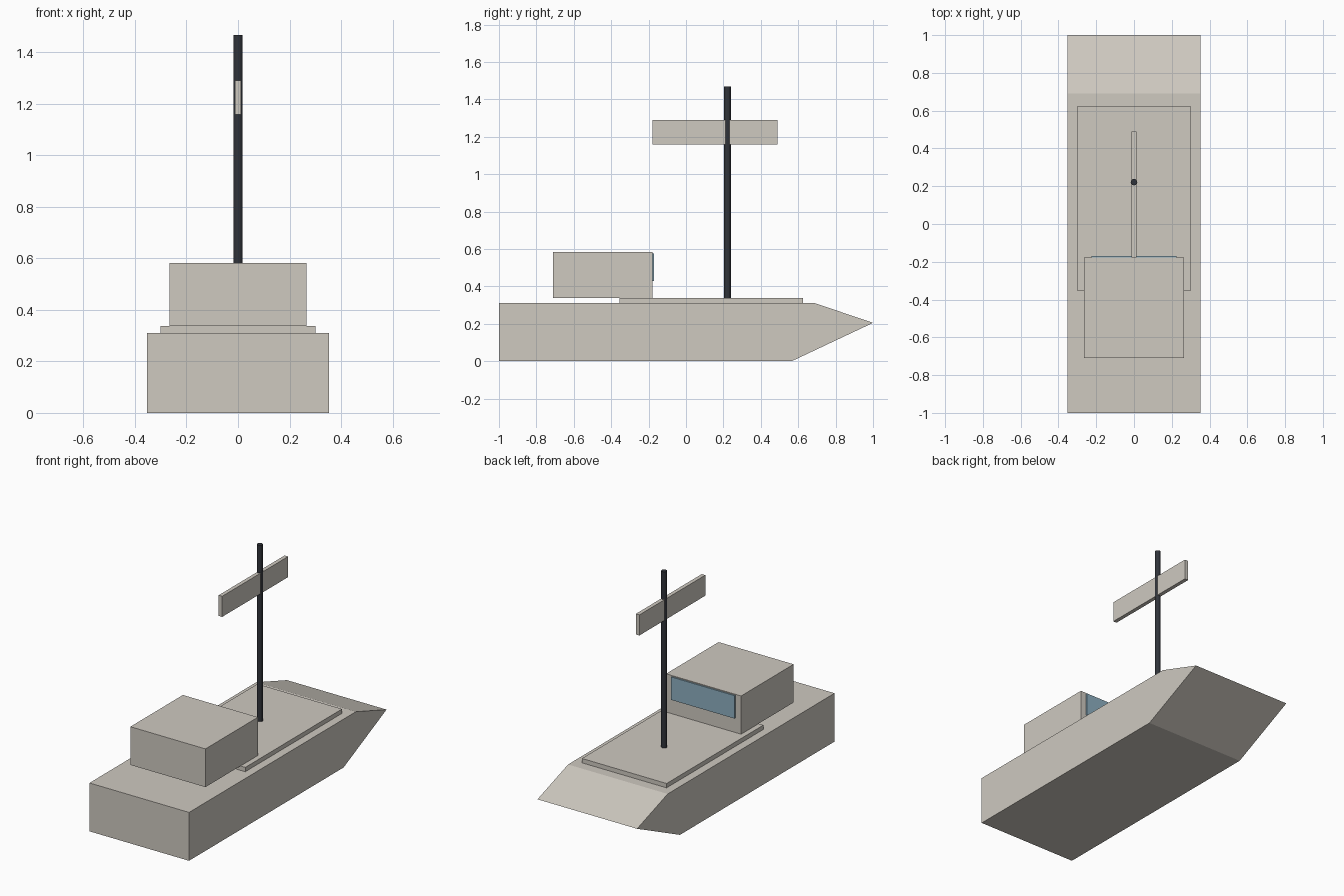
import bpy
import bmesh

default = bpy.data.objects.get("Cube")
if default:
    bpy.data.objects.remove(default, do_unlink=True)


def material(name, rgb):
    mat = bpy.data.materials.new(name)
    mat.use_nodes = True
    color = (*rgb, 1.0)
    mat.diffuse_color = color
    mat.node_tree.nodes["Principled BSDF"].inputs["Base Color"].default_value = color
    return mat


WARM_GREY = material("warm_grey", (0.62, 0.585, 0.53))
CHARCOAL = material("charcoal", (0.03, 0.034, 0.043))
GLASS = material("blue_glass", (0.27, 0.43, 0.53))


def finish(bm, name, mat):
    bmesh.ops.recalc_face_normals(bm, faces=bm.faces)
    mesh = bpy.data.meshes.new(name)
    bm.to_mesh(mesh)
    bm.free()
    mesh.materials.append(mat)
    obj = bpy.data.objects.new(name, mesh)
    bpy.context.collection.objects.link(obj)
    return obj


def extrude_profile(name, profile, half_width, mat):
    """Side profile in (y, z), extruded across x."""
    bm = bmesh.new()
    face = bm.faces.new([bm.verts.new((-half_width, y, z)) for y, z in profile])
    side = bmesh.ops.extrude_face_region(bm, geom=[face])["geom"]
    verts = [v for v in side if isinstance(v, bmesh.types.BMVert)]
    bmesh.ops.translate(bm, verts=verts, vec=(2 * half_width, 0, 0))
    return finish(bm, name, mat)


def box(name, half_width, y, z, mat):
    profile = [(y[0], z[0]), (y[1], z[0]), (y[1], z[1]), (y[0], z[1])]
    return extrude_profile(name, profile, half_width, mat)


# Hull with pointed bow
hull_profile = [(-1, 0), (0.565, 0), (1, 0.205), (0.69, 0.31), (-1, 0.31)]
extrude_profile("hull", hull_profile, 0.353, WARM_GREY)

# Raised deck, cabin overhanging it, and cabin window
box("raised_deck", 0.3, (-0.355, 0.625), (0.31, 0.338), WARM_GREY)
box("cabin", 0.266, (-0.71, -0.178), (0.338, 0.583), WARM_GREY)
box("cabin_window", 0.225, (-0.179, -0.17), (0.43, 0.577), GLASS)

# Mast
bm = bmesh.new()
bottom, top = 0.338, 1.468
bmesh.ops.create_cone(bm, cap_ends=True, segments=12, radius1=0.0175,
                      radius2=0.0175, depth=top - bottom)
bmesh.ops.translate(bm, verts=bm.verts, vec=(0, 0.222, (top + bottom) / 2))
finish(bm, "mast", CHARCOAL)

# Flat board across the mast
box("mast_board", 0.0125, (-0.178, 0.49), (1.158, 1.29), WARM_GREY)
